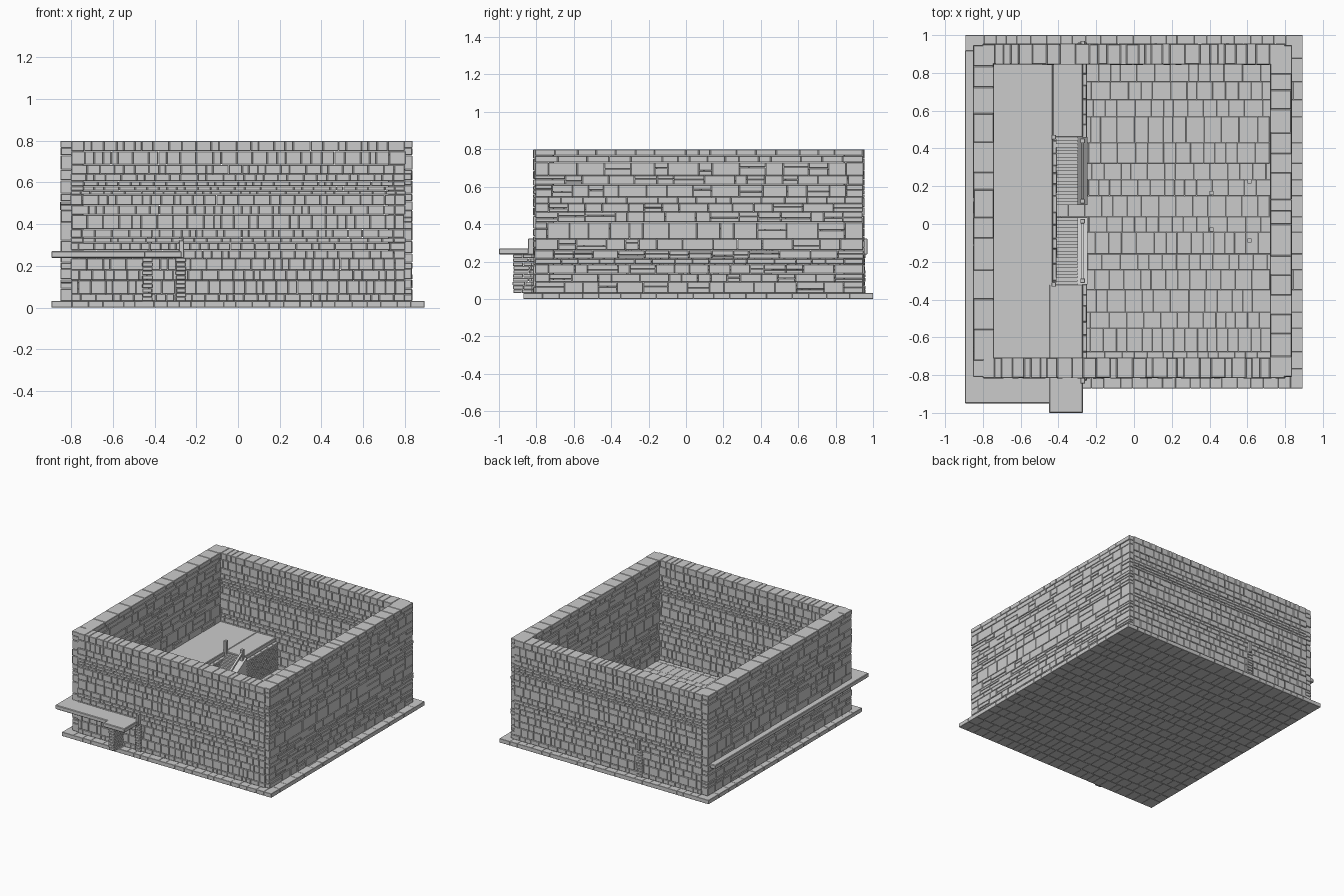
import bpy, bmesh, random, math
from mathutils import Matrix, Vector

if "Cube" in bpy.data.objects:
    bpy.data.objects.remove(bpy.data.objects["Cube"])

rng = random.Random(7)


def add_box(bm, lo, hi):
    c = [(a + b) / 2 for a, b in zip(lo, hi)]
    s = [b - a for a, b in zip(lo, hi)]
    bmesh.ops.create_cube(bm, size=1, matrix=Matrix.Translation(c) @ Matrix.Diagonal((*s, 1)))


def finish(bm, name, bevel=0.0):
    me = bpy.data.meshes.new(name)
    bm.to_mesh(me)
    bm.free()
    ob = bpy.data.objects.new(name, me)
    bpy.context.collection.objects.link(ob)
    if bevel:
        m = ob.modifiers.new("bevel", 'BEVEL')
        m.width = bevel
        m.segments = 1
    return ob


def boxes(name, items, bevel=0.0):
    bm = bmesh.new()
    for lo, hi in items:
        add_box(bm, lo, hi)
    return finish(bm, name, bevel)


def cuts(a, b, lmin, lmax):
    # random joints between a and b
    pts = [a]
    while b - pts[-1] > lmax + lmin:
        pts.append(pts[-1] + rng.uniform(lmin, lmax))
    if b - pts[-1] > lmax:
        pts.append((pts[-1] + b) / 2)
    return pts + [b]


def stone_wall(name, axis, span, depth, rows, lmin, lmax, split=0.0, bevel=0.0025):
    bm = bmesh.new()
    g = 0.0008
    for z0, z1 in zip(rows, rows[1:]):
        e0, e1 = (rng.uniform(-.003, .003) for _ in range(2))
        p = cuts(span[0] + e0, span[1] + e1, lmin, lmax)
        for a, b in zip(p, p[1:]):
            zs = [z0, z1]
            if z1 - z0 > 0.04 and rng.random() < split:
                zs.insert(1, z0 + (z1 - z0) * rng.uniform(.35, .65))
            for h0, h1 in zip(zs, zs[1:]):
                d0, d1 = depth[0] + rng.uniform(-.002, .002), depth[1] + rng.uniform(-.002, .002)
                if axis == 'x':
                    add_box(bm, (a + g, d0, h0 + g), (b - g, d1, h1 - g))
                else:
                    add_box(bm, (d0, a + g, h0 + g), (d1, b - g, h1 - g))
    return finish(bm, name, bevel)


# Paved floor slab, stones laid in rows
bm = bmesh.new()
ys = cuts(-.87, 1.0, .08, .15)
for y0, y1 in zip(ys, ys[1:]):
    xs = cuts(-.893, .893, .05, .1)
    for x0, x1 in zip(xs, xs[1:]):
        add_box(bm, (x0, y0, 0), (x1, y1, .031 + rng.uniform(-.0007, .0007)))
finish(bm, "floor_slab", .0015)

# Outer stone walls
rows_fb = [.03, .065, .13, .18, .235, .275, .31, .335, .375, .445, .49, .54,
           .56, .582, .605, .64, .685, .75, .80]
rows_lr = [.03, .09, .135, .185, .215, .26, .32, .41, .465, .51, .545, .61, .66, .73, .765, .80]
stone_wall("front_wall", 'x', (-.80, .80), (-.815, -.708), rows_fb, .03, .085)
stone_wall("back_wall", 'x', (-.80, .80), (.845, .953), rows_fb, .03, .085)
stone_wall("left_wall", 'y', (-.808, .946), (-.85, -.742), rows_lr, .06, .17, .35)
stone_wall("right_wall", 'y', (-.808, .946), (.722, .834), rows_lr, .06, .17, .35)

# Raised walkway along the left side, open over the stairs
boxes("walkway", [
    ((-.895, -.95, .238), (-.43, .92, .27)),
    ((-.45, -1.0, .2385), (-.27, -.32, .2705)),
    ((-.43, .46, .238), (-.27, .92, .27))], .004)

# Support walls under the walkway
r = [.03 + .0208 * i for i in range(11)]
stone_wall("inner_support_wall", 'y', (-.925, .84), (-.458, -.41), r, .04, .09)
stone_wall("edge_support_wall_front", 'y', (-.83, -.32), (-.298, -.25), r, .04, .09)
stone_wall("edge_support_wall_back", 'y', (.46, .96), (-.298, -.25), r, .04, .09)

# Two facing stair flights with sloped side walls, posts and handrails
N, TOP = 20, .27
for tag, y_top, y_low in (("back", .46, .10), ("front", -.32, .035)):
    run = (y_low - y_top) / N
    steps = []
    for i in range(N):
        a, b = y_top + run * i, y_top + run * (i + 1)
        z = TOP - (TOP - .03) * (i + 1) / (N + 1)
        steps.append(((-.412, min(a, b), .03), (-.295, max(a, b), z)))
    boxes("stairs_" + tag, steps)

    def prism(name, x0, x1, pts):
        bm = bmesh.new()
        f = bm.faces.new([bm.verts.new((x0, y, z)) for y, z in pts])
        ext = bmesh.ops.extrude_face_region(bm, geom=[f])
        vs = [v for v in ext["geom"] if isinstance(v, bmesh.types.BMVert)]
        bmesh.ops.translate(bm, vec=Vector((x1 - x0, 0, 0)), verts=vs)
        bmesh.ops.recalc_face_normals(bm, faces=bm.faces)
        return finish(bm, name)

    prism("stair_side_wall_" + tag, -.298, -.245,
          [(y_top, .03), (y_top, TOP), (y_low, .055), (y_low, .03)])
    s = 1 if y_low > y_top else -1
    ya, yb = y_top + .02 * s, y_low - .02 * s
    prism("handrail_" + tag, -.28, -.264,
          [(ya, .30), (ya, .318), (yb, .118), (yb, .10)])
    posts = [(-.272, ya, .335, .03), (-.272, yb, .135, .03), (-.425, y_top, .355, .20)]
    boxes("stair_posts_" + tag,
          [((x - .012, y - .012, b), (x + .012, y + .012, t)) for x, y, t, b in posts], .002)

# Short posts at the outer ends of the support wall
boxes("end_posts", [((-.282, y - .017, .238), (-.26, y + .017, .322)) for y in (-.828, .953)], .002)

# Small pegs in the main floor
boxes("floor_pegs", [((x - .011, y - .011, .02), (x + .011, y + .011, .05))
                     for x, y in ((.41, .165), (.41, -.03), (.612, .225), (.612, -.088))])
